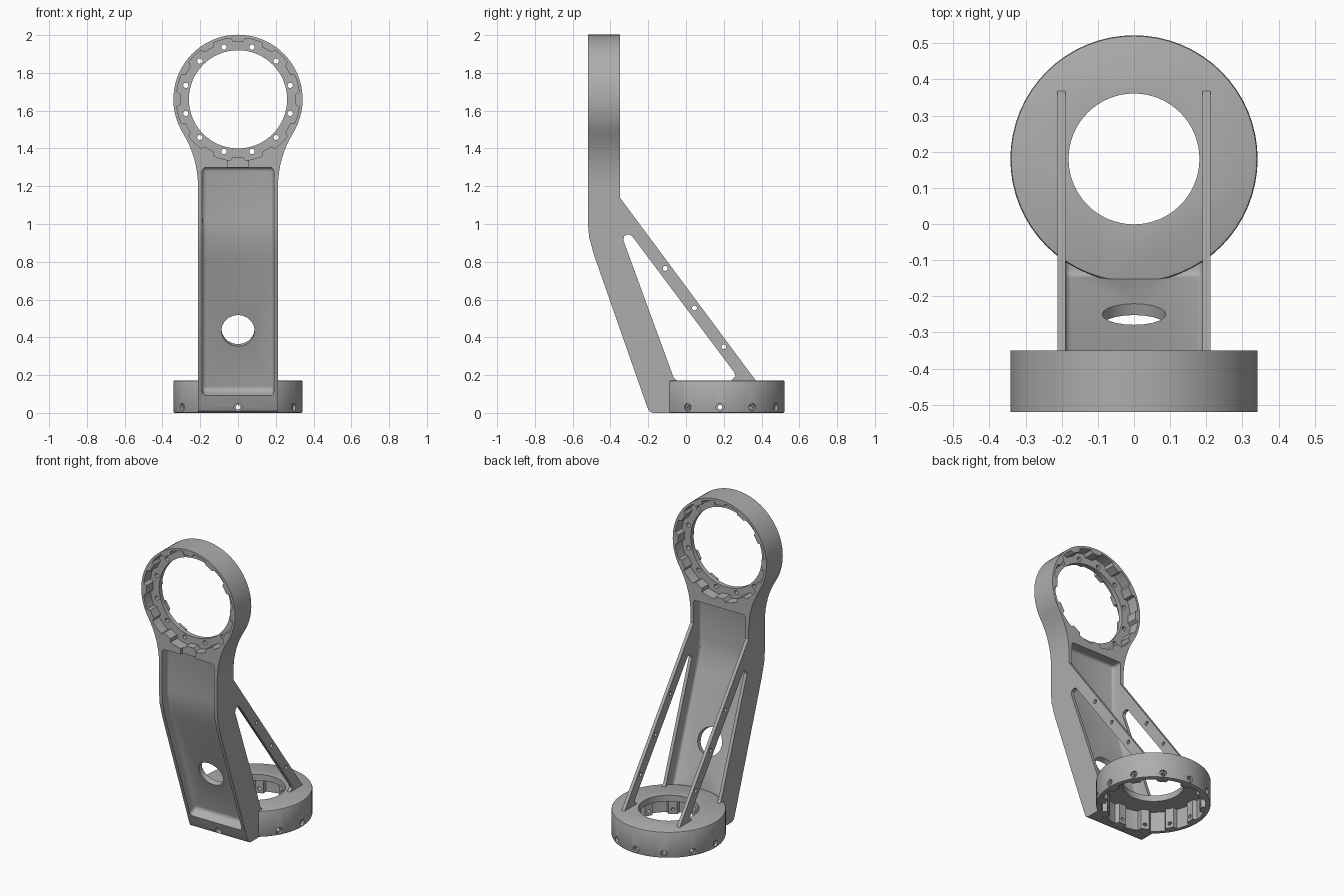
import bpy, bmesh
from math import sin, cos, pi, radians
from mathutils import Vector

if "Cube" in bpy.data.objects:
    bpy.data.objects.remove(bpy.data.objects["Cube"])

metal = bpy.data.materials.new("satin_grey")
metal.use_nodes = True
GREY = (0.42, 0.42, 0.42, 1)
metal.diffuse_color = GREY
metal.node_tree.nodes["Principled BSDF"].inputs["Base Color"].default_value = GREY


def add_object(name, bm):
    mesh = bpy.data.meshes.new(name)
    bmesh.ops.recalc_face_normals(bm, faces=bm.faces)
    bm.to_mesh(mesh)
    bm.free()
    mesh.materials.append(metal)
    ob = bpy.data.objects.new(name, mesh)
    bpy.context.collection.objects.link(ob)
    return ob


def prism(name, points, axis, low, high):
    """Extrude a 2D outline along the x, y or z axis."""
    place = {"x": lambda a, b, h: (h, a, b),
             "y": lambda a, b, h: (a, h, b),
             "z": lambda a, b, h: (a, b, h)}[axis]
    bm = bmesh.new()
    face = bm.faces.new([bm.verts.new(place(a, b, low)) for a, b in points])
    out = bmesh.ops.extrude_face_region(bm, geom=[face])
    moved = [g for g in out["geom"] if isinstance(g, bmesh.types.BMVert)]
    bmesh.ops.translate(bm, verts=moved, vec=place(0, 0, high - low))
    return add_object(name, bm)


def rod(start, direction, radius, length):
    """Round drill from a start point along a direction."""
    bm = bmesh.new()
    bmesh.ops.create_cone(bm, cap_ends=True, segments=20, radius1=radius,
                          radius2=radius, depth=length)
    d = Vector(direction).normalized()
    bmesh.ops.rotate(bm, verts=bm.verts, cent=(0, 0, 0),
                     matrix=d.to_track_quat("Z", "Y").to_matrix())
    bmesh.ops.translate(bm, verts=bm.verts, vec=Vector(start) + d * length / 2)
    return add_object("drill", bm)


def apply_modifiers(ob):
    graph = bpy.context.evaluated_depsgraph_get()
    mesh = bpy.data.meshes.new_from_object(ob.evaluated_get(graph))
    ob.modifiers.clear()
    ob.data = mesh


def bevel(ob, width, segments=3):
    mod = ob.modifiers.new("bevel", "BEVEL")
    mod.width, mod.segments = width, segments
    mod.limit_method, mod.angle_limit = "ANGLE", radians(35)
    apply_modifiers(ob)
    return ob


def combine(ob, tool, operation="DIFFERENCE"):
    mod = ob.modifiers.new("bool", "BOOLEAN")
    mod.object, mod.operation, mod.solver = tool, operation, "EXACT"
    apply_modifiers(ob)
    bpy.data.objects.remove(tool)


def arc(cx, cy, r, a0, a1, n):
    return [(cx + r * cos(radians(a0 + (a1 - a0) * i / n)),
             cy + r * sin(radians(a0 + (a1 - a0) * i / n))) for i in range(n + 1)]


def circle(cx, cy, r):
    return arc(cx, cy, r, 0, 360, 64)[:-1]


def notched(cx, cy, inner, outer):
    """Circle with twelve inward teeth."""
    pts = []
    for k in range(12):
        pts += arc(cx, cy, inner, 30 * k - 5, 30 * k + 5, 2)
        pts += arc(cx, cy, outer, 30 * k + 7, 30 * k + 23, 4)
    return pts


RING_Z, BASE_Y, R = 1.66, 0.18, 0.342
HALF, WALL = 0.212, 0.19

# Frame: front outline (ring head, filleted neck, column) crossed with the side outline
head = arc(0, RING_Z, R, -31.5, 211.5, 48)
neck_l = arc(-0.75, 1.2, 0.538, 31.5, 0, 8)[1:]
neck_r = arc(0.75, 1.2, 0.538, 180, 148.5, 8)[:-1]
frame = prism("arm_frame", head + neck_l + [(-HALF, -0.1), (HALF, -0.1)] + neck_r,
              "y", -0.7, 0.6)
front = [(-0.52, 1.01), (-0.513, 0.93), (-0.485, 0.83)]
side = [(-0.52, 2.1)] + front + [(-0.205, 0.03), (-0.195, 0.01), (-0.175, 0),
                                 (0.2, 0), (0.37, 0.17), (-0.35, 1.14), (-0.35, 2.1)]
combine(frame, prism("side_outline", side, "x", -0.6, 0.6), "INTERSECT")

# Shallow pocket in the front of the column
dip = [(y + 0.065, z) for y, z in front]
pocket = [(-0.7, 1.3), (-0.455, 1.3)] + dip + [(-0.17, 0.12), (-0.7, -0.15)]
combine(frame, bevel(prism("front_pocket", pocket, "x", -WALL, WALL), 0.022))

# Rear pocket, leaving a thin web and two side walls
dip = [(y + 0.1, z) for y, z in front]
pocket = [(0.8, 1.29), (-0.42, 1.29)] + dip + [(-0.143, 0.145), (0.8, 0.145)]
combine(frame, bevel(prism("rear_pocket", pocket, "x", -WALL, WALL), 0.016))

# Triangular windows that leave the sloping braces
window = [(-0.332, 0.915), (-0.328, 0.935), (-0.31, 0.945), (-0.29, 0.94),
          (-0.272, 0.918), (0.255, 0.215), (0.262, 0.195), (0.24, 0.17),
          (-0.045, 0.17), (-0.065, 0.185)]
combine(frame, prism("brace_window", window, "x", -0.6, 0.6))
for y, z in ((-0.11, 0.765), (0.045, 0.555), (0.2, 0.35)):
    combine(frame, rod((-0.5, y, z), (1, 0, 0), 0.013, 1))

# Cable hole through the web
combine(frame, rod((0, -0.41, 0.39), (0, 0.943, 0.332), 0.088, 0.3))

# Ring head: toothed seats on both faces around a thin drilled flange
combine(frame, prism("front_seat", notched(0, RING_Z, 0.305, 0.326), "y", -0.7, -0.45))
combine(frame, prism("rear_seat", notched(0, RING_Z, 0.305, 0.326), "y", -0.42, -0.2))
combine(frame, prism("head_bore", circle(0, RING_Z, 0.26), "y", -0.7, -0.2))
for k in range(12):
    a = radians(15 + 30 * k)
    combine(frame, rod((0.286 * cos(a), -0.6, RING_Z + 0.286 * sin(a)),
                       (0, 1, 0), 0.014, 0.4))
slot = [(-0.055, 1.29), (0.055, 1.29), (0.055, 1.37), (-0.055, 1.37)]
combine(frame, prism("cable_slot", slot, "y", -0.7, -0.5))

# Base ring: cup open at the bottom with teeth inside and a round top opening
combine(frame, prism("base_space", circle(0, BASE_Y, 0.335), "z", -0.3, 0.166))
base = bevel(prism("base_ring", circle(0, BASE_Y, R), "z", 0, 0.172), 0.008, 2)
combine(base, prism("base_seat", notched(0, BASE_Y, 0.285, 0.312), "z", -0.1, 0.132))
combine(base, prism("base_bore", circle(0, BASE_Y, 0.181), "z", -0.1, 0.3))

# Countersunk radial screw holes, the front one also passing through the column
for k in range(12):
    d = Vector((cos(k * pi / 6), sin(k * pi / 6), 0))
    for part in ([base, frame] if k == 9 else [base]):
        for start, radius in ((0.25, 0.012), (0.325, 0.021)):
            combine(part, rod(Vector((0, BASE_Y, 0.03)) + d * start, d, radius, 0.2))

for ob in (frame, base):
    bpy.ops.object.select_all(action="DESELECT")
    ob.select_set(True)
    bpy.context.view_layer.objects.active = ob
    bpy.ops.object.shade_smooth_by_angle(angle=radians(30))
